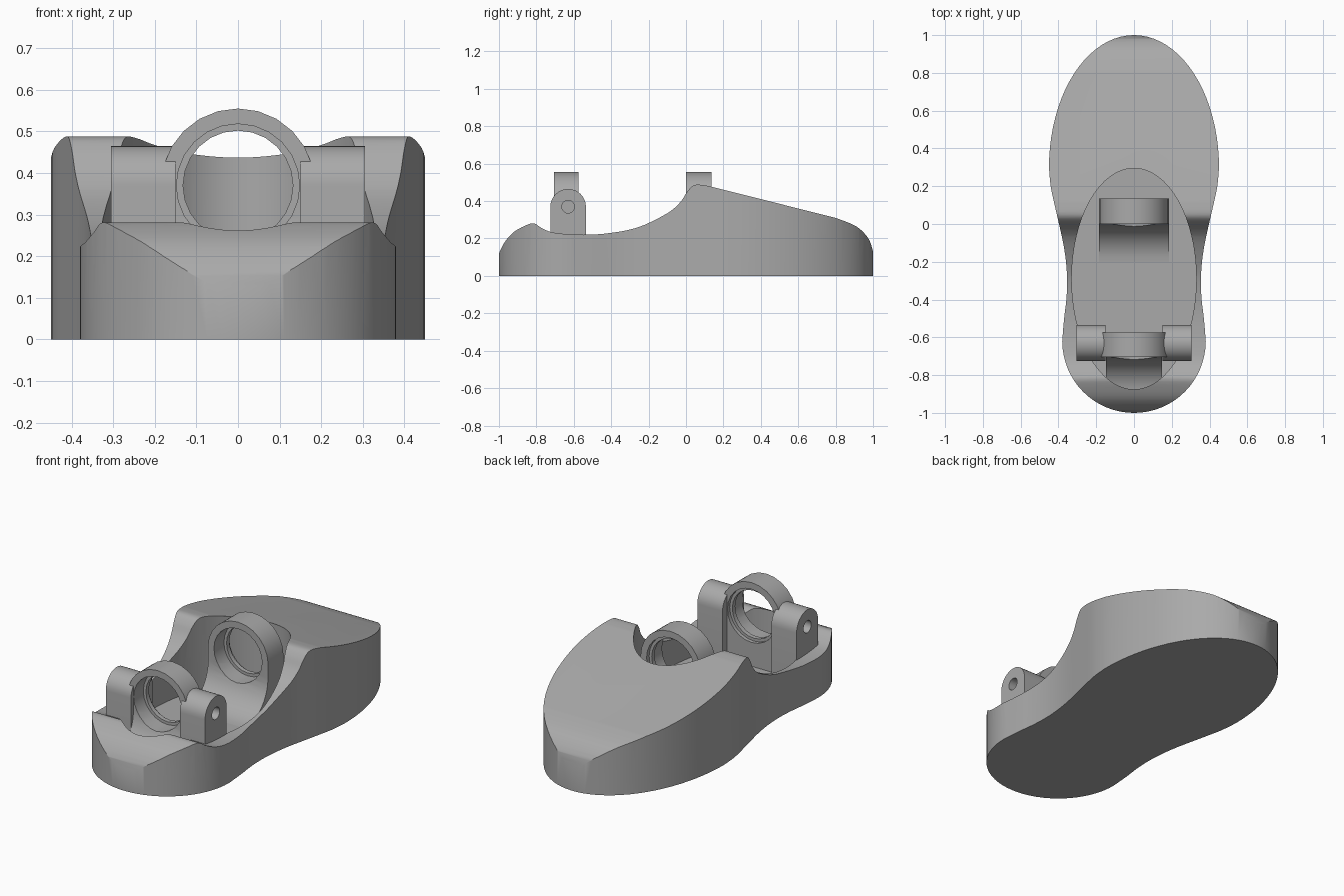
import bpy, bmesh
from math import sin, cos, pi, radians, sqrt

cube = bpy.data.objects.get("Cube")
if cube:
    bpy.data.objects.remove(cube)

grey = bpy.data.materials.new("plain_grey")
grey.use_nodes = True
COLOUR = (0.4, 0.4, 0.4, 1)
grey.diffuse_color = COLOUR
grey.node_tree.nodes["Principled BSDF"].inputs["Base Color"].default_value = COLOUR

FLOOR, SUNK = 0.09, 0.05      # scoop floor, and depth at which parts are rooted
AXIS_Z = 0.37                 # height of ring centres


def prism(name, pts, axis, a, b):
    """Extrude a 2D outline along an axis from a to b."""
    place = {"x": lambda u, v, t: (t, u, v),
             "y": lambda u, v, t: (u, t, v),
             "z": lambda u, v, t: (u, v, t)}[axis]
    bm = bmesh.new()
    ends = [[bm.verts.new(place(u, v, t)) for u, v in pts] for t in (a, b)]
    for end in ends:
        bm.faces.new(end)
    n = len(pts)
    for i in range(n):
        j = (i + 1) % n
        bm.faces.new((ends[0][i], ends[0][j], ends[1][j], ends[1][i]))
    bmesh.ops.recalc_face_normals(bm, faces=bm.faces)
    mesh = bpy.data.meshes.new(name)
    bm.to_mesh(mesh)
    bm.free()
    mesh.materials.append(grey)
    ob = bpy.data.objects.new(name, mesh)
    bpy.context.collection.objects.link(ob)
    return ob


def combine(ob, other, operation):
    """Apply a boolean and discard the second object."""
    mod = ob.modifiers.new("bool", "BOOLEAN")
    mod.operation, mod.object, mod.solver = operation, other, "EXACT"
    deps = bpy.context.evaluated_depsgraph_get()
    mesh = bpy.data.meshes.new_from_object(ob.evaluated_get(deps))
    ob.modifiers.clear()
    ob.data = mesh
    bpy.data.objects.remove(other)


def arc(cu, cv, ru, rv, start, end, n):
    steps = [radians(start + (end - start) * i / n) for i in range(n + 1)]
    return [(cu + ru * cos(t), cv + rv * sin(t)) for t in steps]


def spline(pts, n=5):
    """Smooth curve through the points."""
    out = []
    for i in range(len(pts) - 1):
        p = [pts[max(0, i - 1)], pts[i], pts[i + 1], pts[min(len(pts) - 1, i + 2)]]
        for k in range(n):
            t = k / n
            out.append(tuple(0.5 * (2 * b + (c - a) * t + (2 * a - 5 * b + 4 * c - d) * t * t
                                    + (3 * b - a - 3 * c + d) * t ** 3)
                             for a, b, c, d in zip(*p)))
    return out + [pts[-1]]


# Body: side profile trimmed by the waisted plan outline
top = spline([(-1, 0.12), (-0.97, 0.18), (-0.92, 0.235), (-0.85, 0.273), (-0.81, 0.28),
              (-0.77, 0.255), (-0.7, 0.23), (-0.55, 0.22), (-0.4, 0.23), (-0.25, 0.262),
              (-0.1, 0.335), (-0.03, 0.395), (0.01, 0.455), (0.05, 0.487), (0.12, 0.481)])
top += spline([(0.8, 0.31), (0.91, 0.265), (0.975, 0.2), (1, 0.13)])
body = prism("body", [(-1, 0)] + top + [(1, 0)], "x", -0.6, 0.6)

waist = spline([(0.38, -0.62), (0.37, -0.5), (0.358, -0.4), (0.354, -0.3), (0.36, -0.2),
                (0.375, -0.1), (0.397, 0), (0.42, 0.1), (0.441, 0.2), (0.45, 0.3)], 3)
side = (arc(0, -0.62, 0.38, 0.38, -90, 0, 16)[:-1] + waist
        + arc(0, 0.3, 0.45, 0.7, 0, 90, 20)[1:])
outline = side + [(-x, y) for x, y in side[-2:0:-1]]
combine(body, prism("plan", outline, "z", -0.2, 0.8), "INTERSECT")

# Oval scoop in the upper side
oval = arc(0, -0.29, 0.33, 0.585, 0, 360, 64)[:-1]
combine(body, prism("scoop", oval, "z", FLOOR, 0.9), "DIFFERENCE")


def ring_stand(name, y0, y1, ramp_half):
    """Arched ring holder with a concave ramp in front and a lipped bore."""
    arch = [(0.185, SUNK)] + arc(0, AXIS_Z, 0.185, 0.185, 0, 180, 12) + [(-0.185, SUNK)]
    stand = prism(name, arch, "y", y0, y1)
    ramp = ([(y0 + 0.03, SUNK), (y0 - 0.2, SUNK)]
            + arc(y0 - 0.2, FLOOR + 0.2, 0.2, 0.2, -90, 0, 10)
            + [(y0 + 0.03, FLOOR + 0.2)])
    combine(stand, prism("ramp", ramp, "x", -ramp_half, ramp_half), "UNION")
    mid = (y0 + y1) / 2
    for r, a, b in ((0.148, y0 - 0.4, mid + 0.02), (0.132, y0 - 0.1, y1 + 0.1),
                    (0.148, mid + 0.045, y1 + 0.1)):
        hole = arc(0, AXIS_Z, r, r, 0, 360, 24)[:-1]
        combine(stand, prism("bore", hole, "y", a, b), "DIFFERENCE")
    return stand


rear_ring = ring_stand("rear_ring", 0.0, 0.135, 0.184)
front_ring = ring_stand("front_ring", -0.705, -0.575, 0.149)

# Pivot ears on both sides of the front ring
ears = []
for word, s in (("left", 1), ("right", -1)):
    profile = ([(-0.535, SUNK)] + arc(-0.63, AXIS_Z, 0.095, 0.095, 0, 180, 16)
               + [(-0.725, SUNK)])
    ear = prism(word + "_ear", profile, "x", s * 0.15, s * 0.305)
    pin = arc(-0.63, AXIS_Z, 0.034, 0.034, 0, 360, 20)[:-1]
    combine(ear, prism("pin_hole", pin, "x", s * 0.19, s * 0.4), "DIFFERENCE")
    ears.append(ear)

# Smooth shading with sharp edges kept
bpy.ops.object.select_all(action="DESELECT")
for ob in [body, rear_ring, front_ring] + ears:
    ob.select_set(True)
bpy.context.view_layer.objects.active = body
bpy.ops.object.shade_smooth_by_angle(angle=radians(30))
